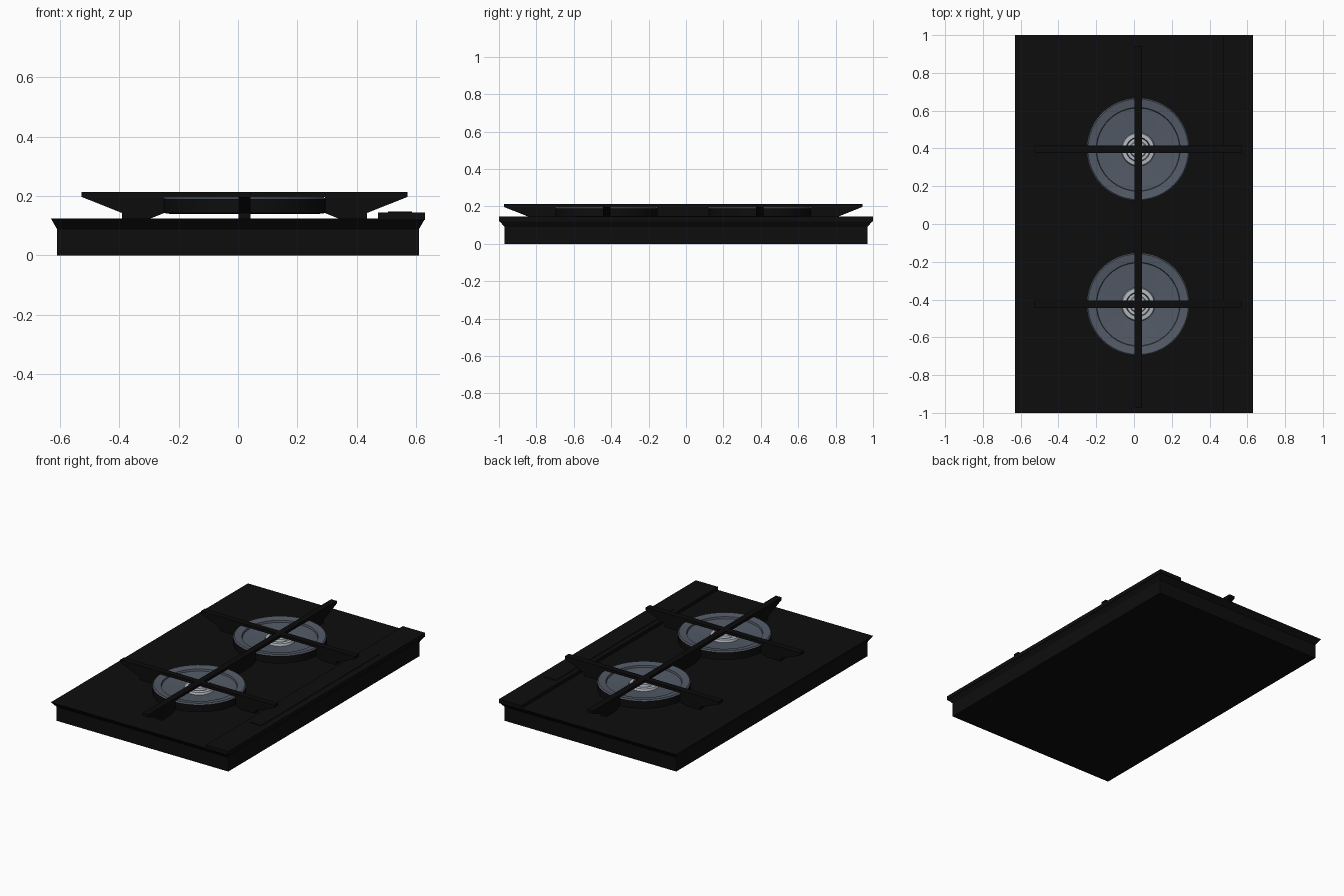
import bpy, bmesh, math

if "Cube" in bpy.data.objects:
    bpy.data.objects.remove(bpy.data.objects["Cube"])


def mat(name, rgb):
    m = bpy.data.materials.new(name)
    m.diffuse_color = (*rgb, 1)
    m.use_nodes = True
    m.node_tree.nodes["Principled BSDF"].inputs["Base Color"].default_value = m.diffuse_color
    return m


BLACK = mat("gloss_black", (0.004, 0.004, 0.004))
IRON = mat("cast_iron_black", (0.0035, 0.0035, 0.0035))
STEEL = mat("blue_grey_steel", (0.085, 0.102, 0.132))
LIGHT = mat("light_metal", (0.45, 0.48, 0.52))


def finish(name, bm, mats):
    bmesh.ops.recalc_face_normals(bm, faces=bm.faces)
    me = bpy.data.meshes.new(name)
    bm.to_mesh(me)
    bm.free()
    ob = bpy.data.objects.new(name, me)
    bpy.context.collection.objects.link(ob)
    for m in mats:
        me.materials.append(m)
    return ob


def box(name, x0, x1, y0, y1, z0, z1, m):
    bm = bmesh.new()
    bmesh.ops.create_cube(bm, size=1)
    for v in bm.verts:
        v.co.x = x1 if v.co.x > 0 else x0
        v.co.y = y1 if v.co.y > 0 else y0
        v.co.z = z1 if v.co.z > 0 else z0
    return finish(name, bm, [m])


# hob body: box with a flared lip, lofted from rectangles
def body():
    bm = bmesh.new()
    rings = []
    for hx, hy, z in [(0.61, 0.97, 0), (0.61, 0.97, 0.09), (0.63, 1.0, 0.125)]:
        rings.append([bm.verts.new((sx * hx, sy * hy, z))
                      for sx, sy in ((-1, -1), (1, -1), (1, 1), (-1, 1))])
    bm.faces.new(rings[0])
    bm.faces.new(rings[-1])
    for a, b in zip(rings, rings[1:]):
        for i in range(4):
            j = (i + 1) % 4
            bm.faces.new((a[i], a[j], b[j], b[i]))
    finish("hob_body", bm, [BLACK])


# lathe around z, each profile point (r, z); first and last rings are capped
def lathe(name, cx, cy, profile, mats, rule, n=48):
    bm = bmesh.new()
    rings = [[bm.verts.new((cx + r * math.cos(2 * math.pi * i / n),
                            cy + r * math.sin(2 * math.pi * i / n), z))
              for i in range(n)] for r, z in profile]
    bm.faces.new(rings[0]).material_index = 0
    bm.faces.new(rings[-1]).material_index = rule(len(rings))
    for k, (a, b) in enumerate(zip(rings, rings[1:])):
        for i in range(n):
            j = (i + 1) % n
            bm.faces.new((a[i], a[j], b[j], b[i])).material_index = rule(k)
    ob = finish(name, bm, mats)
    bpy.ops.object.select_all(action='DESELECT')
    bpy.context.view_layer.objects.active = ob
    ob.select_set(True)
    bpy.ops.object.shade_smooth_by_angle(angle=math.radians(20))


# grate bar: mirrored side profile, extruded to bar width
HALF_BAR = [(0.27, 0.197), (0.27, 0.143), (0.315, 0.125), (0.412, 0.125),
            (0.412, 0.143), (0.548, 0.197), (0.548, 0.214)]


def grate_bar(name, cx, cy, along_y, w=0.04):
    pts = HALF_BAR + [(-u, z) for u, z in reversed(HALF_BAR)]
    bm = bmesh.new()
    sides = []
    for s in (-w / 2, w / 2):
        sides.append([bm.verts.new((cx + s, cy + u, z) if along_y
                                   else (cx + u, cy + s, z)) for u, z in pts])
        bm.faces.new(sides[-1])
    for i in range(len(pts)):
        j = (i + 1) % len(pts)
        bm.faces.new((sides[0][i], sides[0][j], sides[1][j], sides[1][i]))
    finish(name, bm, [IRON])


body()
# raised control strip and thin touch panel along the right edge
box("control_strip", 0.472, 0.63, -1, 1, 0.12, 0.145, BLACK)
box("touch_panel", 0.505, 0.585, -0.6, 0.6, 0.144, 0.148, BLACK)

# burner dish: black outer wall, steel bowl, light hub in the middle
BURNER = [(0.25, 0.14), (0.273, 0.143), (0.273, 0.19), (0.266, 0.197),
          (0.222, 0.19), (0.219, 0.178), (0.09, 0.168),
          (0.085, 0.182), (0.065, 0.184), (0.06, 0.174), (0.045, 0.174),
          (0.04, 0.188), (0.015, 0.19)]

for label, cy in (("rear", 0.395), ("front", -0.425)):
    lathe(label + "_burner", 0.022, cy, BURNER, [BLACK, STEEL, LIGHT],
          lambda k: 0 if k < 2 else 1 if k in (2, 3, 4, 5, 8) else 2)
    grate_bar(label + "_grate_cross_bar", 0.022, cy, False)
    grate_bar(label + "_grate_long_bar", 0.022, cy, True)
